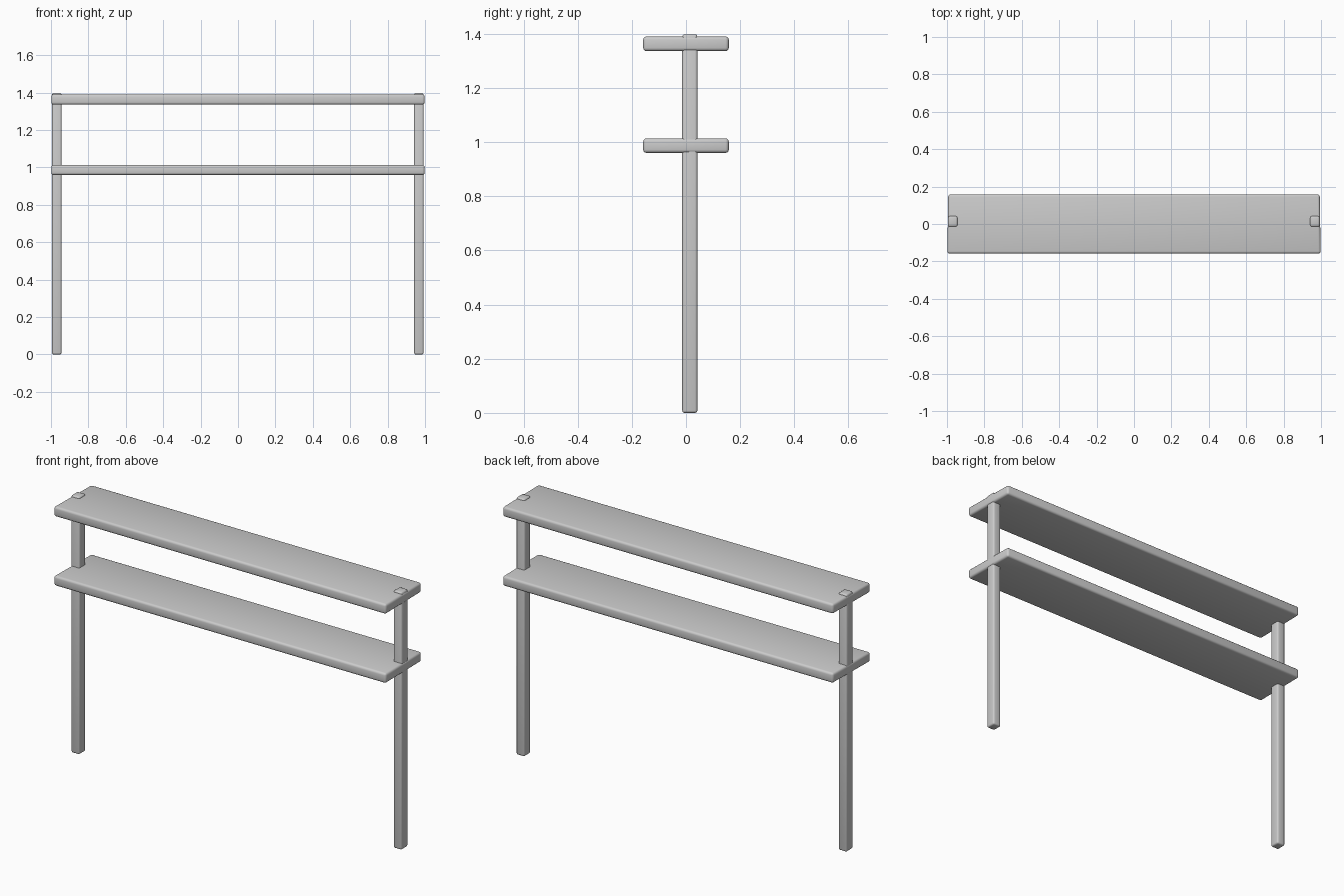
import bpy
import math

cube = bpy.data.objects.get("Cube")
if cube:
    bpy.data.objects.remove(cube, do_unlink=True)

grey = bpy.data.materials.new("plain grey")
grey.use_nodes = True
colour = (0.6, 0.6, 0.6, 1)
grey.diffuse_color = colour
grey.node_tree.nodes["Principled BSDF"].inputs["Base Color"].default_value = colour


def rounded_box(name, low, high, radius, back_inset=0):
    """Box between two corners with softened edges, optionally narrower at the back."""
    centre = [(a + b) / 2 for a, b in zip(low, high)]
    bpy.ops.mesh.primitive_cube_add(size=1, location=centre)
    box = bpy.context.object
    box.name = name
    for v in box.data.vertices:
        v.co = [c * (b - a) for c, a, b in zip(v.co, low, high)]
        if v.co.y > 0:
            v.co.x -= math.copysign(back_inset, v.co.x)
    bevel = box.modifiers.new("soft edges", 'BEVEL')
    bevel.width = radius
    bevel.segments = 3
    bpy.ops.object.modifier_apply(modifier=bevel.name)
    bpy.ops.object.shade_smooth_by_angle(angle=math.radians(35))
    box.data.materials.append(grey)


# Two long shelves
for name, bottom in (("lower_shelf", 0.96), ("upper_shelf", 1.336)):
    rounded_box(name, (-0.998, -0.158, bottom), (0.998, 0.158, bottom + 0.054), 0.012, 0.005)

# Posts running through both shelves, slightly proud of the top
for name, x in (("right_post", -0.969), ("left_post", 0.967)):
    rounded_box(name, (x - 0.025, -0.014, 0), (x + 0.025, 0.042, 1.398), 0.009)
